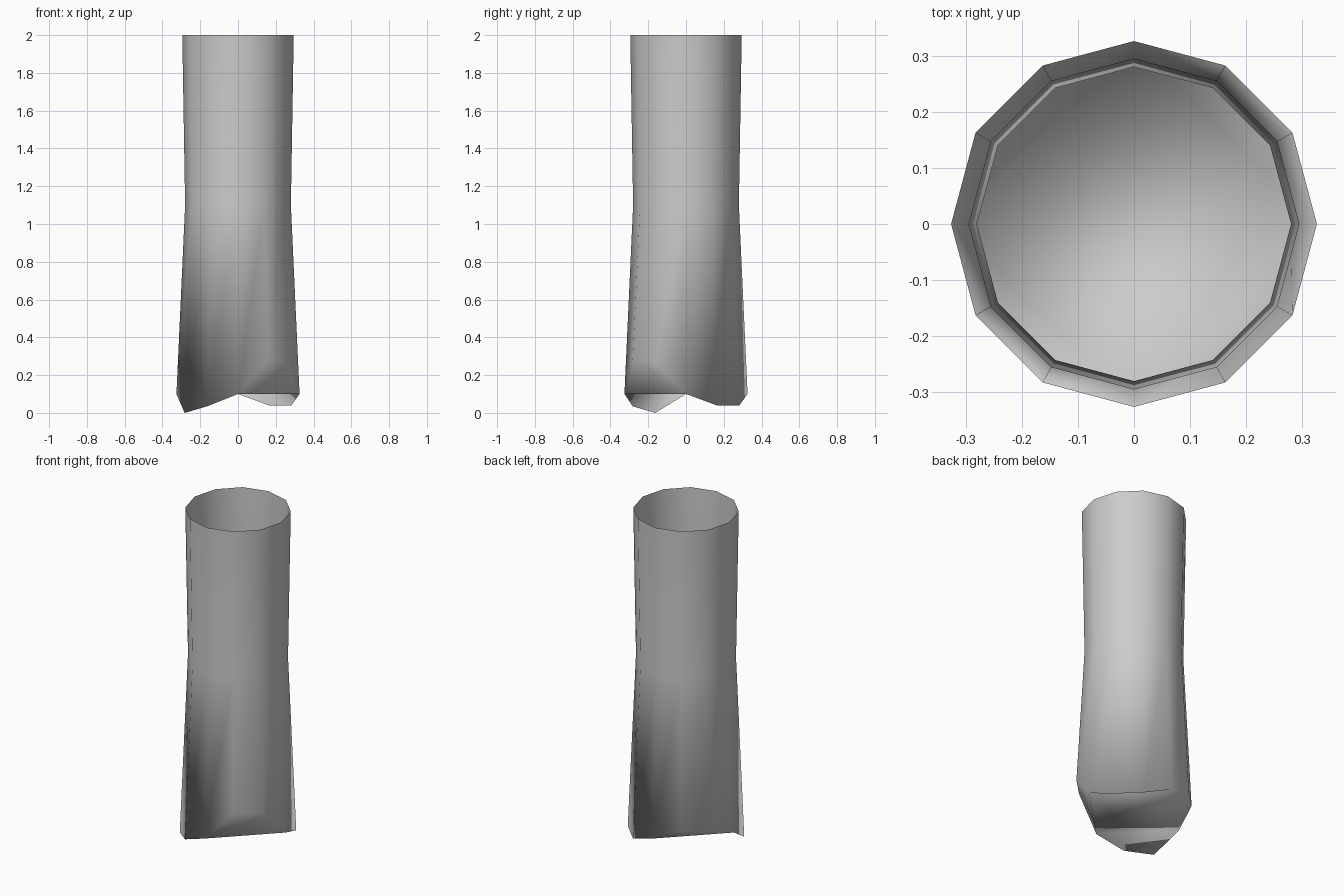
import bpy, bmesh
from math import cos, sin, radians

if "Cube" in bpy.data.objects:
    bpy.data.objects.remove(bpy.data.objects["Cube"])

# Ragged lower edge: height of each of the 12 corners, counter-clockwise from +x
BASE_Z = [0.10, 0.04, 0.04, 0.10, 0.16, 0.17, 0.10, 0.0, 0.035, 0.10, 0.28, 0.27]
SIDES = len(BASE_Z)

bm = bmesh.new()


def ring(radius, heights):
    return [bm.verts.new((radius * cos(radians(30 * i)), radius * sin(radians(30 * i)), z))
            for i, z in enumerate(heights)]


# Open-topped trunk: flared base, narrow waist, slightly wider rim
rings = [ring(0.326, BASE_Z), ring(0.28, [1.1] * SIDES), ring(0.295, [2.0] * SIDES)]
for low, high in zip(rings, rings[1:]):
    for i in range(SIDES):
        j = (i + 1) % SIDES
        bm.faces.new((low[i], low[j], high[j], high[i]))

# Underside: central keel with folded panels and two chipped corners
b = rings[0]
for panel in ((0, 1, 2, 3), (3, 4, 5, 6), (6, 7, 8, 9), (9, 10, 11, 0),
              (0, 3, 6, 9)):
    bm.faces.new([b[i] for i in reversed(panel)])

bmesh.ops.recalc_face_normals(bm, faces=bm.faces)
for f in bm.faces:
    f.smooth = True

mesh = bpy.data.meshes.new("trunk")
bm.to_mesh(mesh)
bm.free()
trunk = bpy.data.objects.new("trunk", mesh)
bpy.context.collection.objects.link(trunk)
